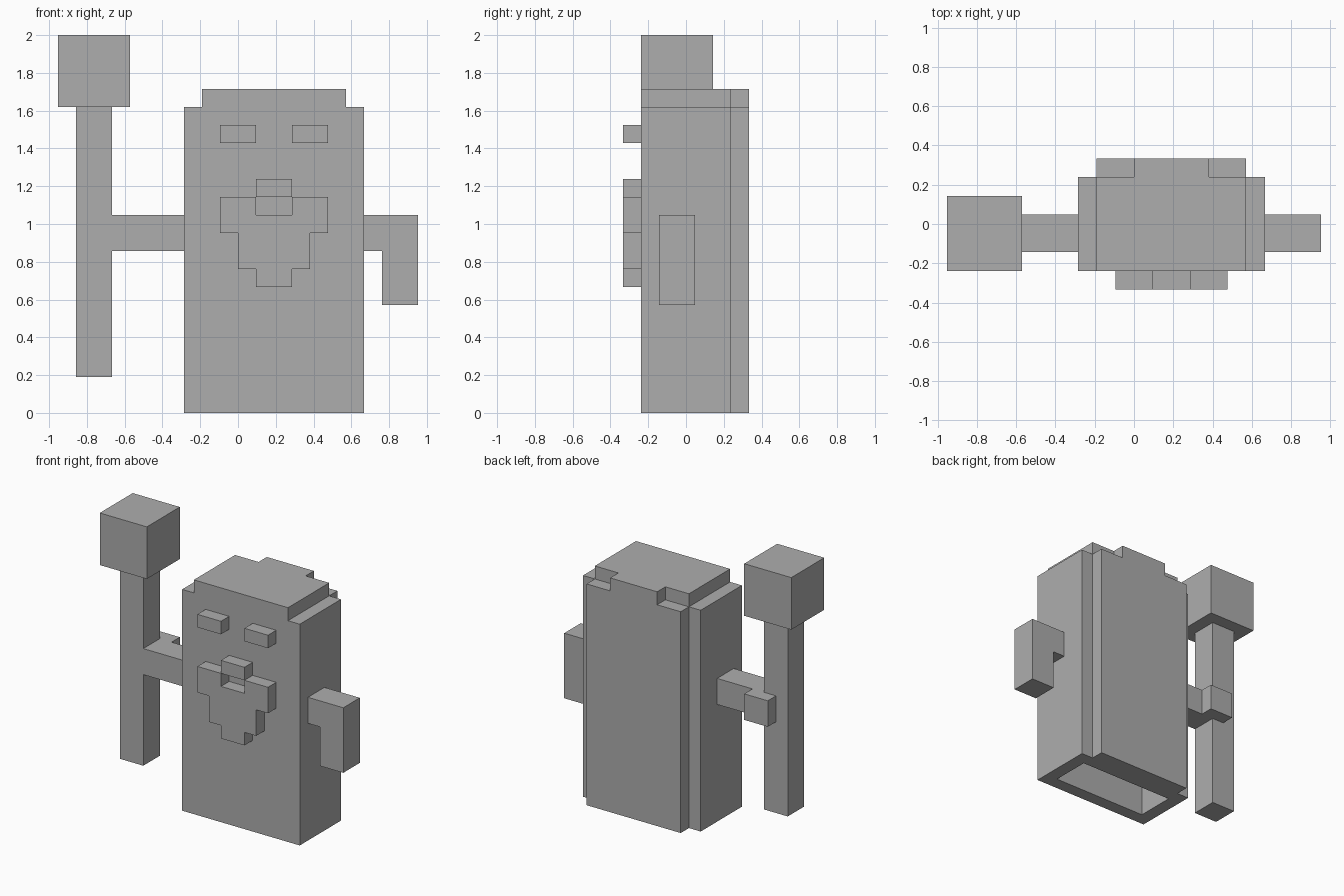
import bpy
import bmesh
from mathutils import Vector

U = 2 / 21  # size of one block

if "Cube" in bpy.data.objects:
    bpy.data.objects.remove(bpy.data.objects["Cube"], do_unlink=True)

grey = bpy.data.materials.new("plain grey")
grey.use_nodes = True
grey.diffuse_color = (0.42, 0.42, 0.42, 1)
grey.node_tree.nodes["Principled BSDF"].inputs["Base Color"].default_value = grey.diffuse_color


def finish(name, bm):
    bmesh.ops.recalc_face_normals(bm, faces=bm.faces)
    mesh = bpy.data.meshes.new(name)
    bm.to_mesh(mesh)
    bm.free()
    mesh.materials.append(grey)
    obj = bpy.data.objects.new(name, mesh)
    bpy.context.collection.objects.link(obj)
    return obj


def prism(name, outline, start, end, axis="y"):
    """Extrude an outline (in block units) along y from an xz profile, or along z from an xy one."""
    bm = bmesh.new()
    place = (lambda a, b: (a, start, b)) if axis == "y" else (lambda a, b: (a, b, start))
    face = bm.faces.new([bm.verts.new(Vector(place(a, b)) * U) for a, b in outline])
    moved = bmesh.ops.extrude_face_region(bm, geom=[face], use_keep_orig=True)["geom"]
    shift = Vector((0, end - start, 0) if axis == "y" else (0, 0, end - start)) * U
    bmesh.ops.translate(bm, vec=shift, verts=[v for v in moved if isinstance(v, bmesh.types.BMVert)])
    return finish(name, bm)


def box(name, x, y, z):
    return prism(name, [(x[0], z[0]), (x[1], z[0]), (x[1], z[1]), (x[0], z[1])], *y)


# Body with a stepped back, hollowed from below
body = prism("body", [(-3, -2.5), (7, -2.5), (7, 2.5), (6, 2.5), (6, 3.5),
                      (-2, 3.5), (-2, 2.5), (-3, 2.5)], 0, 17, "z")
cavity = box("cavity_cutter", (-2, 6), (-1.5, 1.5), (-1, 16.9))
cavity.hide_render = True
cavity.hide_viewport = True
cut = body.modifiers.new("hollow", "BOOLEAN")
cut.operation = "DIFFERENCE"
cut.solver = "EXACT"
cut.object = cavity
bpy.context.view_layer.update()
hollow = bpy.data.meshes.new_from_object(
    body.evaluated_get(bpy.context.evaluated_depsgraph_get()))
body.modifiers.clear()
body.data = hollow
bpy.data.objects.remove(cavity, do_unlink=True)

# Raised top of the head, with a tongue over the back
prism("head_top", [(-2, -2.5), (6, -2.5), (6, 2.5), (4, 2.5), (4, 3.5),
                   (0, 3.5), (0, 2.5), (-2, 2.5)], 17, 18, "z")

# Face
for side, x in (("right", -1), ("left", 3)):
    box(side + "_eye", (x, x + 2), (-3.5, -2.5), (15, 16))
box("nose", (1, 3), (-3.5, -2.5), (12, 13))
prism("beard", [(-1, 12), (-1, 10), (0, 10), (0, 8), (1, 8), (1, 7), (3, 7), (3, 8),
                (4, 8), (4, 10), (5, 10), (5, 12), (3, 12), (3, 11), (1, 11), (1, 12)],
      -3.5, -2.5)

# Arms
prism("left_arm", [(7, 9), (8, 9), (8, 6), (10, 6), (10, 11), (7, 11)], -1.5, 0.5)
box("right_arm", (-7, -3), (-1.5, 0.5), (9, 11))
box("right_hand", (-8, -6), (0.5, 1.5), (9, 11))

# Held hammer
box("hammer_handle", (-9, -7), (-1.5, 0.5), (2, 17))
box("hammer_head", (-10, -6), (-2.5, 1.5), (17, 21))
